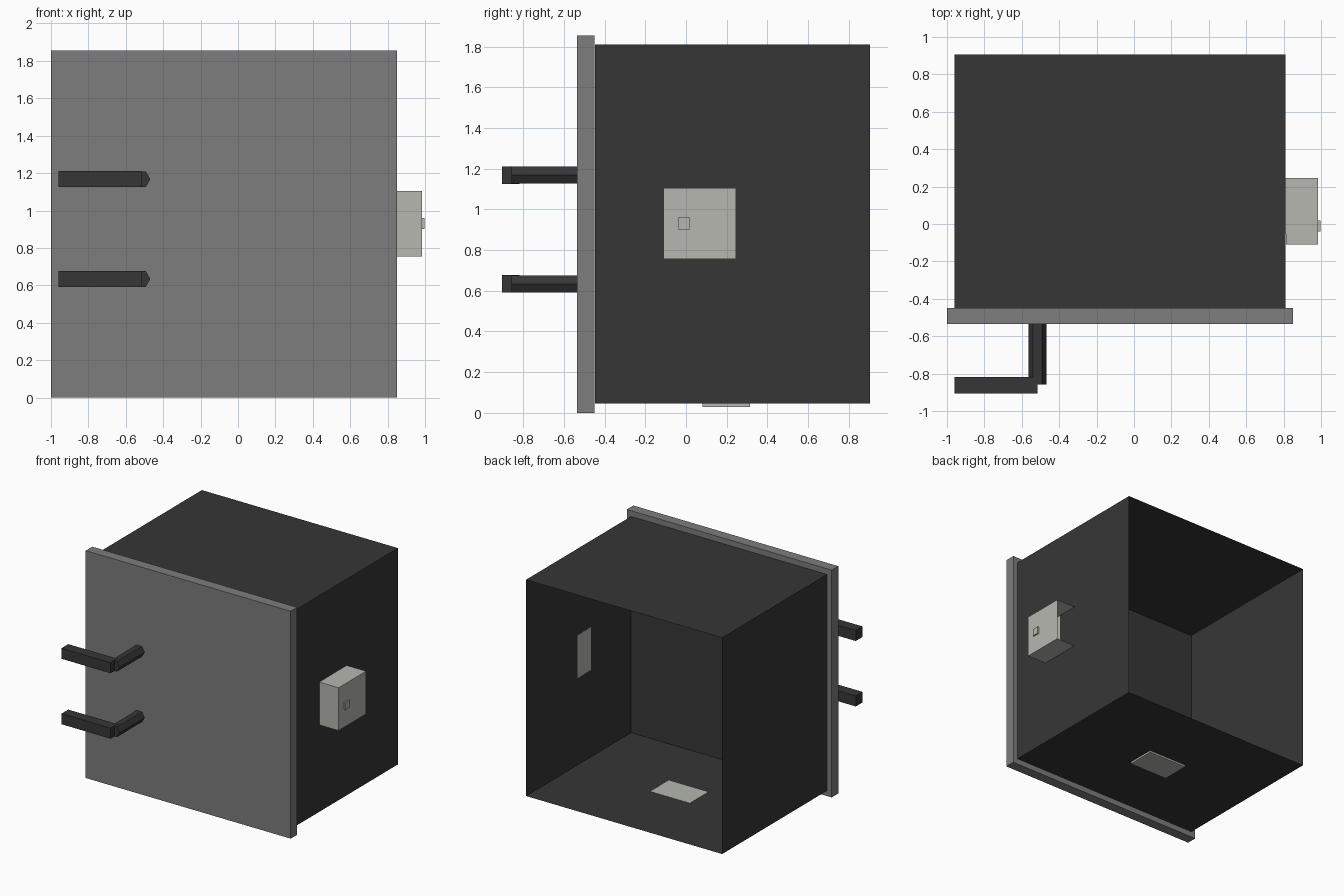
import bpy, bmesh, math
from mathutils import Matrix

if "Cube" in bpy.data.objects:
    bpy.data.objects.remove(bpy.data.objects["Cube"])


def material(name, rgb):
    m = bpy.data.materials.new(name)
    m.diffuse_color = (*rgb, 1.0)
    m.use_nodes = True
    m.node_tree.nodes["Principled BSDF"].inputs["Base Color"].default_value = m.diffuse_color
    return m


DARK = material("charcoal", (0.037, 0.037, 0.037))
GREY = material("mid_grey", (0.205, 0.205, 0.205))
PALE = material("pale_grey", (0.46, 0.475, 0.43))


def finish(bm, name, mat):
    mesh = bpy.data.meshes.new(name)
    bm.to_mesh(mesh)
    bm.free()
    mesh.materials.append(mat)
    ob = bpy.data.objects.new(name, mesh)
    bpy.context.collection.objects.link(ob)
    return ob


def box(name, mat, x, y, z, open_back=False, tilt_back=False):
    """Box from (min, max) ranges; open_back drops the +y face."""
    bm = bmesh.new()
    bmesh.ops.create_cube(bm, size=1.0)
    for v in bm.verts:
        v.co = [r[0] if c < 0 else r[1] for c, r in zip(v.co, (x, y, z))]
    if open_back:
        bm.normal_update()
        bmesh.ops.delete(bm, geom=[f for f in bm.faces if f.normal.y > 0.9],
                         context='FACES_ONLY')
    if tilt_back:
        # inner face leans very slightly through the cabinet wall
        for v in bm.verts:
            if v.co.x < sum(x) / 2:
                v.co.x += -0.002 if v.co.y > sum(y) / 2 else 0.002
    return finish(bm, name, mat)


def hex_rod(name, mat, cx, cz, radius, y0, y1):
    """Six-sided rod along y, with corners pointing left and right."""
    bm = bmesh.new()
    ends = []
    for y in (y0, y1):
        ends.append([bm.verts.new((cx + radius * math.cos(i * math.pi / 3), y,
                                   cz + radius * math.sin(i * math.pi / 3)))
                     for i in range(6)])
    bm.faces.new(ends[0])
    bm.faces.new(ends[1])
    for i in range(6):
        j = (i + 1) % 6
        bm.faces.new((ends[0][i], ends[0][j], ends[1][j], ends[1][i]))
    bmesh.ops.recalc_face_normals(bm, faces=bm.faces)
    return finish(bm, name, mat)


# Thin-walled cabinet, open at the back
box("cabinet_shell", DARK, (-0.96, 0.81), (-0.448, 0.905), (0.045, 1.81), open_back=True)

# Front panel
box("front_panel", GREY, (-1.0, 0.85), (-0.535, -0.45), (0.0, 1.855))

# Two L-shaped brackets on the front
for label, z in (("lower", 0.634), ("upper", 1.168)):
    hex_rod(label + "_bracket_rod", DARK, -0.517, z, 0.048, -0.857, -0.5)
    box(label + "_bracket_arm", DARK, (-0.96, -0.517), (-0.905, -0.818),
        (z - 0.043, z + 0.043))

# Side unit, open on its rear side, with a small button
box("side_unit", PALE, (0.81, 0.985), (-0.11, 0.245), (0.755, 1.105),
    open_back=True, tilt_back=True)
box("side_button", PALE, (0.98, 0.996), (-0.04, 0.02), (0.9, 0.96))

# Plate let into the floor
box("floor_plate", PALE, (-0.255, 0.1), (0.08, 0.315), (0.03, 0.047))
